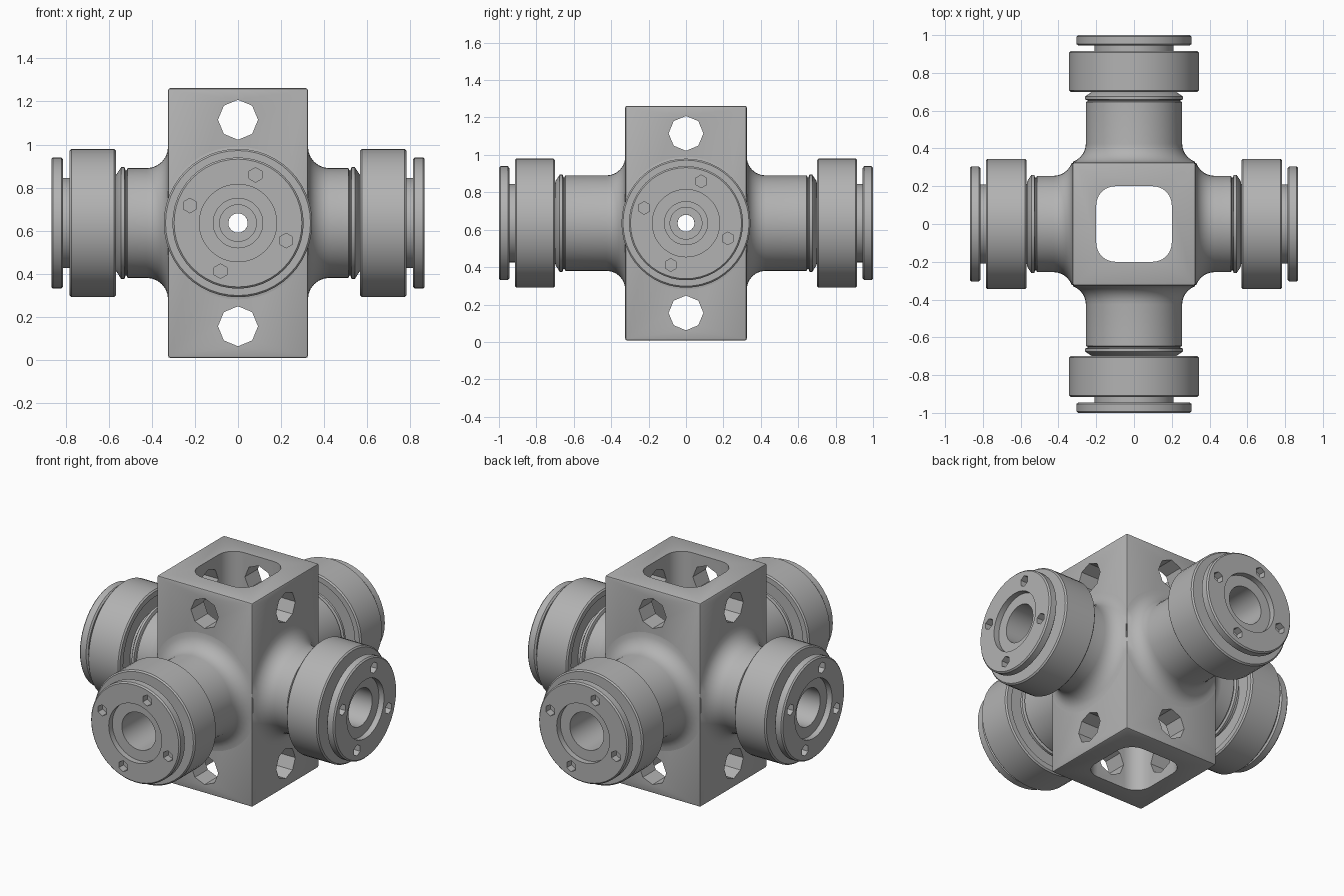
import bpy, bmesh, math
from mathutils import Matrix

default = bpy.data.objects.get("Cube")
if default:
    bpy.data.objects.remove(default, do_unlink=True)

MID = 0.635      # height of the arm axes
HALF = 0.325     # half width of the block
STEPS = 48

steel = bpy.data.materials.new("steel_grey")
steel.use_nodes = True
steel.diffuse_color = (0.45, 0.45, 0.45, 1)
steel.node_tree.nodes["Principled BSDF"].inputs["Base Color"].default_value = (0.45, 0.45, 0.45, 1)


def finish(bm, name):
    bmesh.ops.recalc_face_normals(bm, faces=bm.faces)
    mesh = bpy.data.meshes.new(name)
    bm.to_mesh(mesh)
    bm.free()
    mesh.materials.append(steel)
    obj = bpy.data.objects.new(name, mesh)
    bpy.context.collection.objects.link(obj)
    return obj


def select(obj):
    bpy.ops.object.select_all(action='DESELECT')
    obj.select_set(True)
    bpy.context.view_layer.objects.active = obj


def smooth(obj):
    select(obj)
    bpy.ops.object.shade_smooth_by_angle(angle=math.radians(32))


def cut(obj, cutter):
    """Subtract the cutter, then drop it."""
    mod = obj.modifiers.new("cut", 'BOOLEAN')
    mod.operation = 'DIFFERENCE'
    mod.solver = 'EXACT'
    mod.object = cutter
    select(obj)
    bpy.ops.object.modifier_apply(modifier=mod.name)
    bpy.data.objects.remove(cutter, do_unlink=True)


def rounded_box(name, half, height, radius, segments, upright_only):
    bm = bmesh.new()
    bmesh.ops.create_cube(bm, size=1)
    bmesh.ops.scale(bm, vec=(2 * half, 2 * half, height), verts=bm.verts)
    edges = [e for e in bm.edges if not upright_only
             or abs(e.verts[0].co.z - e.verts[1].co.z) > 0.1]
    bmesh.ops.bevel(bm, geom=edges, offset=radius, segments=segments,
                    profile=0.5, affect='EDGES')
    bmesh.ops.translate(bm, vec=(0, 0, MID), verts=bm.verts)
    return finish(bm, name)


def rod(name, radius, depth, sides, matrix):
    bm = bmesh.new()
    bmesh.ops.create_cone(bm, cap_ends=True, segments=sides, radius1=radius,
                          radius2=radius, depth=depth, matrix=matrix)
    return finish(bm, name)


def lathe(name, profile, matrix, limit=None):
    """Turn a closed (radius, distance) outline around the arm axis."""
    bm = bmesh.new()
    rings = []
    for i in range(STEPS):
        a = 2 * math.pi * i / STEPS
        ring = []
        for r, d in profile:
            x, y = r * math.cos(a), r * math.sin(a)
            if limit:
                x = max(-limit, min(limit, x))
            ring.append(bm.verts.new((x, y, d)))
        rings.append(ring)
    n = len(profile)
    for i in range(STEPS):
        p, q = rings[i], rings[(i + 1) % STEPS]
        for j in range(n):
            k = (j + 1) % n
            bm.faces.new((p[j], q[j], q[k], p[k]))
    bm.transform(matrix)
    return finish(bm, name)


def arm_matrix(angle):
    return (Matrix.Translation((0, 0, MID)) @ Matrix.Rotation(angle, 4, 'Z')
            @ Matrix.Rotation(math.pi / 2, 4, 'X'))


# Hollow central block with cross holes
block = rounded_box("central_block", HALF, 1.254, 0.01, 2, False)
cut(block, rounded_box("cavity_cutter", 0.2, 2, 0.1, 6, True))
for turn in (0, math.pi / 2):
    for height, radius, sides in ((-0.48, 0.093, 8), (0.48, 0.093, 8), (0, 0.045, 24)):
        spot = arm_matrix(turn) @ Matrix.Translation((0, height, 0))
        cut(block, rod("hole_cutter", radius, 2, sides, spot))
smooth(block)

# Four stepped arms, each with a roller and a drilled end flange
fillet = []
for i in range(7):
    t = math.pi / 2 * i / 6
    fillet.append((0.355 - 0.1 * math.sin(t), 0.425 - 0.1 * math.cos(t)))

ARMS = (("front", 0, 1.0), ("left", 1, 0.868), ("back", 2, 1.0), ("right", 3, 0.868))
for side, quarter, end in ARMS:
    place = arm_matrix(quarter * math.pi / 2)

    shaft = [(0.255, -0.355), (0.245, -0.35), (0.245, -0.345), (0.26, -0.34),
             (0.26, -0.325), (0.225, -0.302), (0.21, -0.30)]
    flange = [(0.21, -0.055), (0.295, -0.055), (0.305, -0.047),
              (0.305, -0.008), (0.297, 0)]
    bore = [(0.18, 0), (0.18, -0.035), (0.115, -0.035), (0.115, -0.38),
            (0.085, -0.38), (0.085, -0.41), (0.045, -0.41)]
    outline = [(0.045, 0.30), (0.30, 0.30)] + fillet
    outline += [(r, end + d) for r, d in shaft + flange + bore]
    arm = lathe(side + "_arm", outline, place, limit=HALF - 0.001)

    # Four small bolt holes around the flange
    for k in range(4):
        a = math.radians(70 + 90 * k)
        spot = place @ Matrix.Translation((0.238 * math.cos(a), 0.238 * math.sin(a), end))
        cut(arm, rod("bolt_cutter", 0.034, 0.09, 6, spot))
    smooth(arm)

    roller = [(0.205, -0.28), (0.305, -0.28), (0.305, -0.30), (0.337, -0.30),
              (0.345, -0.292), (0.345, -0.093), (0.337, -0.085), (0.205, -0.085)]
    smooth(lathe(side + "_roller", [(r, end + d) for r, d in roller], place))
